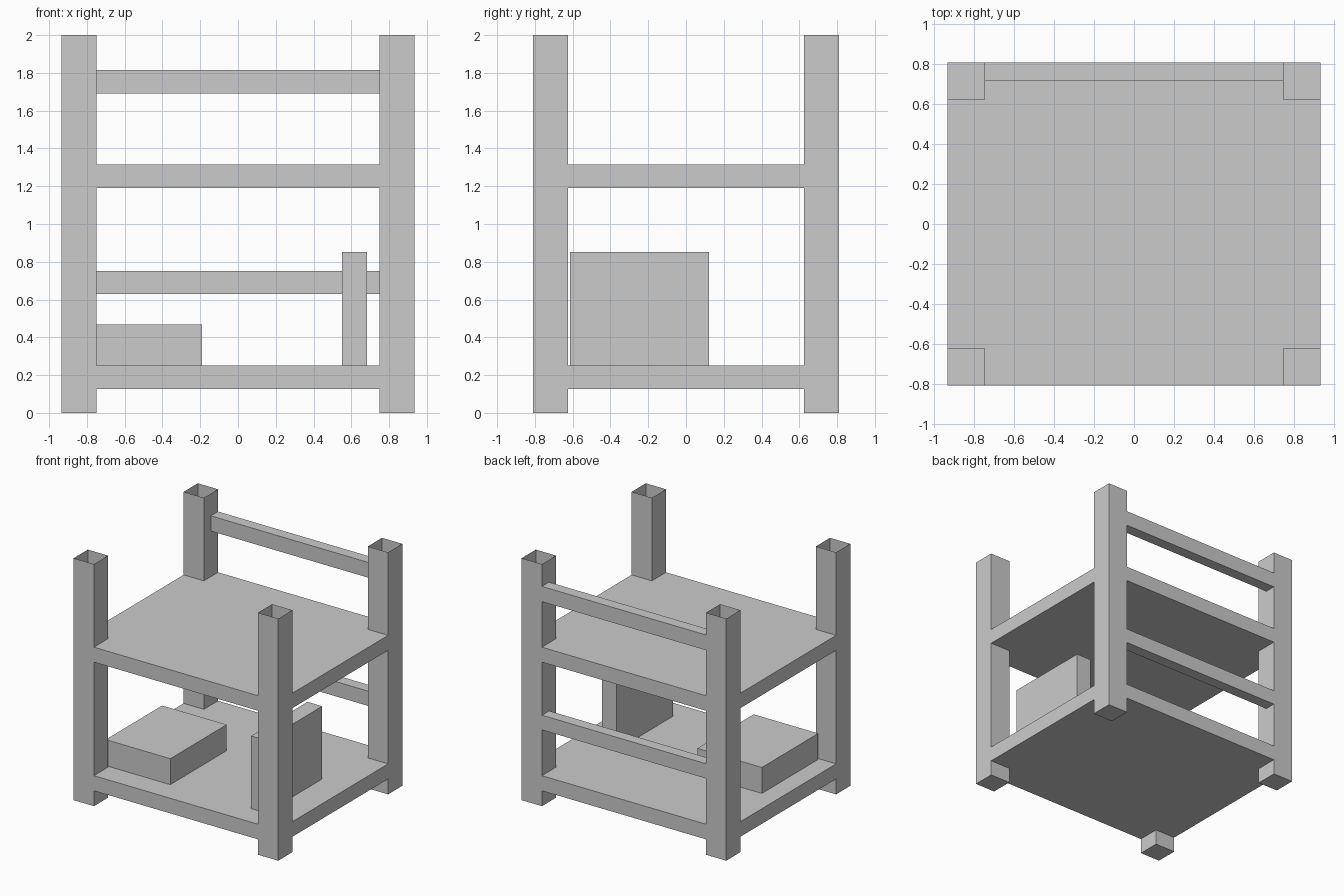
import bpy, bmesh

if "Cube" in bpy.data.objects:
    bpy.data.objects.remove(bpy.data.objects["Cube"])

# Grid lines shared by posts, shelves and rails
XS = [-0.935, -0.75, 0.75, 0.935]
YS = [-0.81, -0.625, 0.625, 0.717, 0.81]
ZS = [0, 0.127, 0.252, 0.63, 0.752, 1.19, 1.314, 1.69, 1.816, 2.0]
GRIDS = (XS, YS, ZS)

cells = set()


def fill(xr, yr, zr):
    cells.update((x, y, z) for x in xr for y in yr for z in zr)


# Four corner posts
for px in (0, 2):
    for py in ((0,), (2, 3)):
        fill((px,), py, range(9))
# The inner edge of the back posts starts at y = 0.625
# Lower and upper shelf, flush with the posts
for level in (1, 5):
    fill(range(3), range(4), (level,))
# Two thin back rails
for level in (3, 7):
    fill((1,), (3,), (level,))

# Join posts, shelves and rails into one outer shell; post tops stay open
bm = bmesh.new()
for cell in cells:
    for axis in range(3):
        for side in (0, 1):
            near = list(cell)
            near[axis] += 2 * side - 1
            open_top = axis == 2 and side and cell[2] == 8
            if tuple(near) in cells or open_top:
                continue
            u, v = (axis + 1) % 3, (axis + 2) % 3
            loop = [(0, 0), (1, 0), (1, 1), (0, 1)]
            corners = []
            for a, b in (loop if side else loop[::-1]):
                p = [0, 0, 0]
                p[axis] = GRIDS[axis][cell[axis] + side]
                p[u] = GRIDS[u][cell[u] + a]
                p[v] = GRIDS[v][cell[v] + b]
                corners.append(bm.verts.new(p))
            bm.faces.new(corners)
bmesh.ops.remove_doubles(bm, verts=bm.verts, dist=0.0001)
mesh = bpy.data.meshes.new("shelf_frame")
bm.to_mesh(mesh)
bm.free()
bpy.context.collection.objects.link(bpy.data.objects.new("shelf_frame", mesh))


def box(name, lo, hi):
    bpy.ops.mesh.primitive_cube_add(size=1, location=[(a + b) / 2 for a, b in zip(lo, hi)])
    ob = bpy.context.object
    ob.name = name
    ob.scale = [b - a for a, b in zip(lo, hi)]
    bpy.ops.object.transform_apply(location=False, rotation=False, scale=True)


# Boxes stored on the lower shelf
box("flat_box", (-0.78, -0.613, 0.252), (-0.19, 0.123, 0.467))
box("upright_box", (0.55, -0.613, 0.252), (0.684, 0.123, 0.853))
